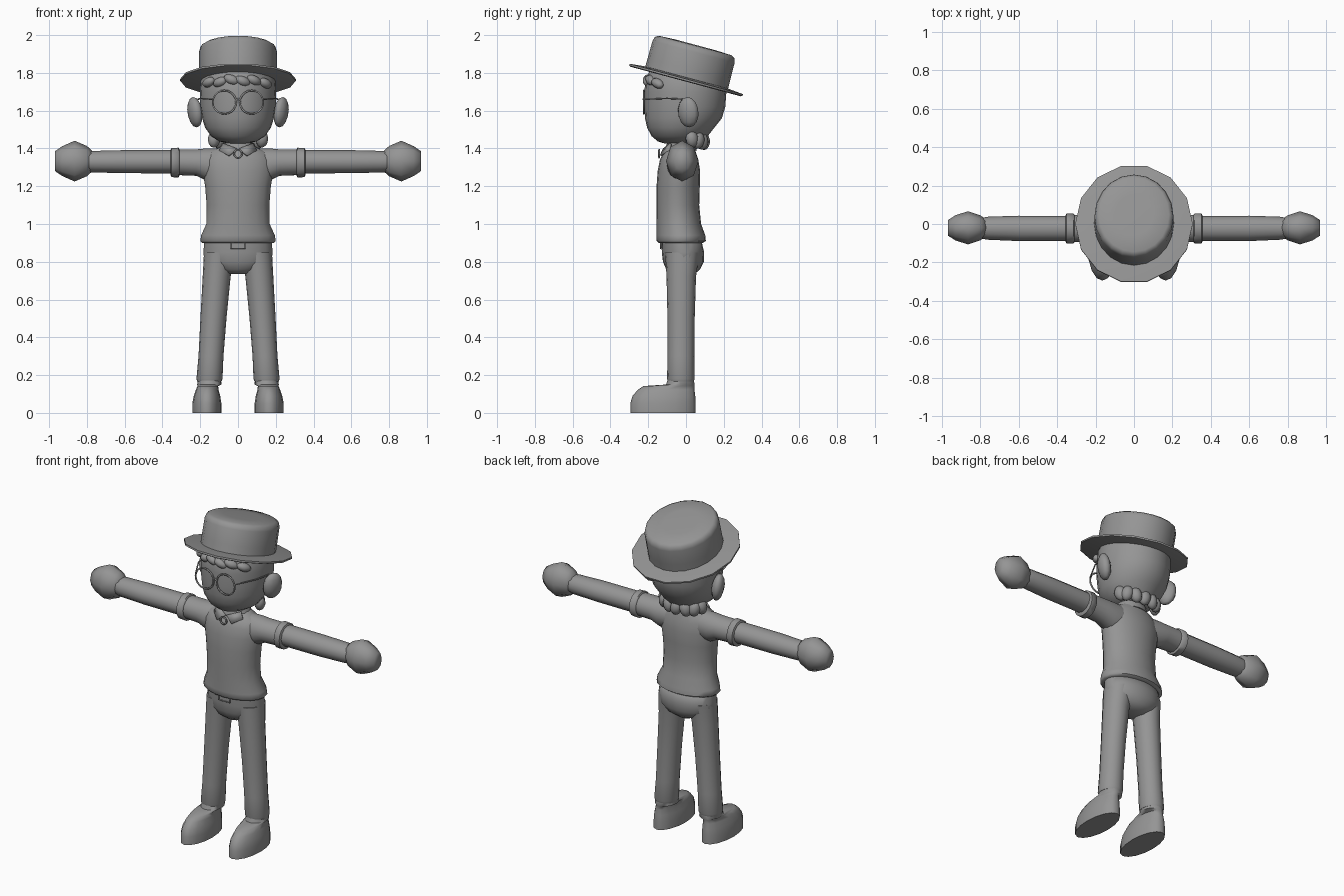
import bpy, bmesh
from math import sin, cos, pi, radians
from mathutils import Matrix, Vector

cube = bpy.data.objects.get("Cube")
if cube:
    bpy.data.objects.remove(cube)

GREY = (0.3, 0.3, 0.3, 1)
grey = bpy.data.materials.new("plain_grey")
grey.use_nodes = True
grey.diffuse_color = GREY
grey.node_tree.nodes["Principled BSDF"].inputs["Base Color"].default_value = GREY


def finish(name, bm, mirror=False, angle=60):
    bmesh.ops.recalc_face_normals(bm, faces=bm.faces[:])
    mesh = bpy.data.meshes.new(name)
    bm.to_mesh(mesh)
    bm.free()
    mesh.materials.append(grey)
    ob = bpy.data.objects.new(name, mesh)
    bpy.context.collection.objects.link(ob)
    bpy.ops.object.select_all(action='DESELECT')
    ob.select_set(True)
    bpy.context.view_layer.objects.active = ob
    bpy.ops.object.shade_smooth_by_angle(angle=radians(angle))
    if mirror:
        ob.modifiers.new("Mirror", 'MIRROR').use_mirror_merge = False
    return ob


def loft(name, rings, sides=16, axis='z', mirror=False, matrix=None, angle=60):
    """Skin ellipses given as (position, centre u, centre v, radius u, radius v)."""
    bm = bmesh.new()
    loops = []
    for t, cu, cv, ru, rv in rings:
        loop = []
        for i in range(sides):
            a = 2 * pi * i / sides
            u, v = cu + ru * cos(a), cv + rv * sin(a)
            loop.append(bm.verts.new((u, v, t) if axis == 'z' else (t, u, v)))
        loops.append(loop)
    for low, high in zip(loops, loops[1:]):
        for i in range(sides):
            j = (i + 1) % sides
            bm.faces.new((low[i], low[j], high[j], high[i]))
    bm.faces.new(loops[0])
    bm.faces.new(loops[-1])
    if matrix:
        bm.transform(matrix)
    return finish(name, bm, mirror, angle)


def body(profile):
    """Turn (height, half width, front y, back y) into centred rings."""
    return [(z, 0, (f + b) / 2, w, (b - f) / 2) for z, w, f, b in profile]


def blobs(name, items, mirror=False, segments=10):
    """Ellipsoids given as (centre, radii, turn about y, turn about z)."""
    bm = bmesh.new()
    for centre, radii, ry, rz in items:
        m = (Matrix.Translation(centre) @ Matrix.Rotation(radians(rz), 4, 'Z')
             @ Matrix.Rotation(radians(ry), 4, 'Y') @ Matrix.Diagonal((*radii, 1)))
        bmesh.ops.create_uvsphere(bm, u_segments=segments, v_segments=7, radius=1, matrix=m)
    return finish(name, bm, mirror)


def wire(name, points, radius, closed=False):
    curve = bpy.data.curves.new(name, 'CURVE')
    curve.dimensions = '3D'
    curve.bevel_depth = radius
    curve.bevel_resolution = 1
    spline = curve.splines.new('POLY')
    spline.points.add(len(points) - 1)
    for p, co in zip(spline.points, points):
        p.co = (*co, 1)
    spline.use_cyclic_u = closed
    curve.materials.append(grey)
    ob = bpy.data.objects.new(name, curve)
    bpy.context.collection.objects.link(ob)


def hoop(x, y, z, r, count=20):
    return [(x + r * cos(2 * pi * i / count), y, z + r * sin(2 * pi * i / count))
            for i in range(count)]


def box(name, centre, size):
    bm = bmesh.new()
    bmesh.ops.create_cube(bm, size=1, matrix=Matrix.Translation(centre) @ Matrix.Diagonal((*size, 1)))
    return finish(name, bm, angle=30)


# Shirt, with a flared hem and sloping shoulders
loft("shirt", body([
    (0.9, 0.19, -0.145, 0.09), (0.91, 0.2, -0.155, 0.105), (0.94, 0.195, -0.155, 0.102),
    (1, 0.168, -0.155, 0.08), (1.1, 0.166, -0.156, 0.07), (1.2, 0.174, -0.156, 0.073),
    (1.28, 0.188, -0.15, 0.075), (1.34, 0.185, -0.138, 0.065), (1.38, 0.16, -0.12, 0.052),
    (1.405, 0.1, -0.1, 0.045), (1.42, 0.08, -0.09, 0.04)]), sides=20)

# Sleeves, cuffs, arms and hands
loft("sleeves", [
    (0.08, -0.025, 1.315, 0.07, 0.085), (0.17, -0.025, 1.315, 0.076, 0.085),
    (0.22, -0.024, 1.325, 0.073, 0.07), (0.32, -0.023, 1.327, 0.07, 0.068)], axis='x', mirror=True)
loft("sleeve_cuffs", [
    (0.31, -0.023, 1.325, 0.07, 0.07), (0.315, -0.023, 1.325, 0.078, 0.079),
    (0.352, -0.023, 1.325, 0.078, 0.077), (0.358, -0.023, 1.325, 0.064, 0.064)], axis='x', mirror=True)
loft("arms", [
    (0.33, -0.023, 1.33, 0.065, 0.062), (0.6, -0.023, 1.33, 0.066, 0.061),
    (0.76, -0.022, 1.33, 0.06, 0.057), (0.79, -0.022, 1.33, 0.055, 0.055)], sides=12, axis='x', mirror=True)
loft("hands", [
    (0.772, -0.02, 1.333, 0.045, 0.055), (0.8, -0.02, 1.333, 0.065, 0.08),
    (0.865, -0.02, 1.333, 0.086, 0.108), (0.93, -0.02, 1.333, 0.066, 0.079),
    (0.97, -0.02, 1.333, 0.04, 0.052)], sides=8, axis='x', mirror=True, angle=80)

# Trousers
loft("trouser_seat", body([
    (0.735, 0.06, -0.075, 0.045), (0.76, 0.13, -0.105, 0.075), (0.8, 0.178, -0.122, 0.095),
    (0.85, 0.183, -0.128, 0.096), (0.92, 0.178, -0.13, 0.08)]), sides=20, angle=80)
loft("trouser_legs", [
    (0.165, 0.151, -0.027, 0.064, 0.068), (0.18, 0.151, -0.027, 0.069, 0.073),
    (0.3, 0.143, -0.027, 0.066, 0.071), (0.5, 0.13, -0.026, 0.069, 0.072),
    (0.72, 0.113, -0.025, 0.074, 0.078), (0.85, 0.1, -0.02, 0.08, 0.09)], mirror=True)

# Shoes: flat sole, rounded toe, short ankle
loft("shoes", [
    (0, 0.165, -0.122, 0.077, 0.173), (0.05, 0.165, -0.122, 0.077, 0.173),
    (0.09, 0.164, -0.117, 0.07, 0.166), (0.122, 0.163, -0.105, 0.06, 0.15),
    (0.142, 0.16, -0.09, 0.055, 0.135), (0.15, 0.152, -0.03, 0.064, 0.076),
    (0.19, 0.15, -0.027, 0.06, 0.064)], mirror=True)

# Belt buckle: a plate with a raised rim
box("buckle_plate", (0, -0.127, 0.892), (0.07, 0.012, 0.04))
wire("buckle_rim", [(x, -0.134, z) for x, z in ((-0.038, 0.871), (0.038, 0.871), (0.038, 0.913), (-0.038, 0.913))],
     0.004, closed=True)

# Neck, collar and neck ring
loft("neck", [(1.36, 0, -0.025, 0.075, 0.07), (1.48, 0, -0.02, 0.075, 0.07)], sides=12)
loft("collar_band", [(1.39, 0, -0.028, 0.1, 0.085), (1.43, 0, -0.025, 0.085, 0.075)])
bm = bmesh.new()
bm.faces.new([bm.verts.new(p) for p in (
    (0.005, -0.122, 1.4), (0.08, -0.085, 1.428), (0.1, -0.095, 1.39), (0.05, -0.138, 1.365))])
flaps = finish("collar_flaps", bm, mirror=True)
flaps.modifiers.new("Thickness", 'SOLIDIFY').thickness = 0.012
wire("neck_ring", hoop(0, -0.142, 1.372, 0.021, 14), 0.005, closed=True)

# Head and ears
loft("head", body([
    (1.425, 0.05, -0.11, 0.06), (1.438, 0.1, -0.15, 0.09), (1.465, 0.143, -0.182, 0.115),
    (1.51, 0.174, -0.206, 0.15), (1.56, 0.19, -0.217, 0.19), (1.62, 0.2, -0.22, 0.208),
    (1.7, 0.202, -0.22, 0.214), (1.77, 0.197, -0.215, 0.21), (1.83, 0.165, -0.18, 0.18)]), sides=24)
blobs("ears", [((0.228, 0.012, 1.592), (0.036, 0.06, 0.081), 8, -25)], mirror=True)

# Curls around the nape and across the forehead
nape = []
for i in range(7):
    a = radians(-81 + 27 * i)
    nape.append(((0.128 * sin(a), 0.02 + 0.075 * cos(a), 1.452 - 0.015 * cos(a)),
                 (0.036, 0.032, 0.046), 12 * (-1) ** i, -57 * sin(a)))
blobs("nape_curls", nape, segments=8)
fringe = []
for i in range(6):
    x = -0.155 + 0.06 * i
    fringe.append(((x, -0.205 + 2.6 * x * x, 1.765 - 0.008 * (i % 2) - 0.6 * x * x),
                   (0.044, 0.026, 0.025), 22 if i > 1 else -20, 60 * x / 0.2))
blobs("forehead_curls", fringe, segments=8)

# Round spectacles
for side, s in (("left", 1), ("right", -1)):
    wire(side + "_lens_rim", hoop(0.072 * s, -0.223, 1.645, 0.062), 0.005, closed=True)
    wire(side + "_temple", [(0.134 * s, -0.223, 1.66), (0.2 * s, -0.1, 1.665), (0.212 * s, 0, 1.66)], 0.004)
wire("spectacle_bridge", [(-0.012, -0.223, 1.655), (0, -0.226, 1.662), (0.012, -0.223, 1.655)], 0.005)

# Flat-topped hat, tipped back
tilt = Matrix.Translation(Vector((0, 0, 1.762))) @ Matrix.Rotation(radians(-15), 4, 'X')
loft("hat_brim", [
    (-0.008, 0, 0, 0.295, 0.31), (-0.004, 0, 0, 0.306, 0.319),
    (0.006, 0, 0, 0.306, 0.319), (0.014, 0, 0, 0.22, 0.235)], sides=14, matrix=tilt, angle=50)
loft("hat_crown", [
    (0, 0, 0, 0.208, 0.227), (0.06, 0, 0, 0.207, 0.226), (0.155, 0, 0, 0.206, 0.225),
    (0.178, 0, 0, 0.2, 0.218), (0.189, 0, 0, 0.182, 0.2), (0.193, 0, 0, 0.1, 0.11)],
     sides=20, matrix=tilt)
